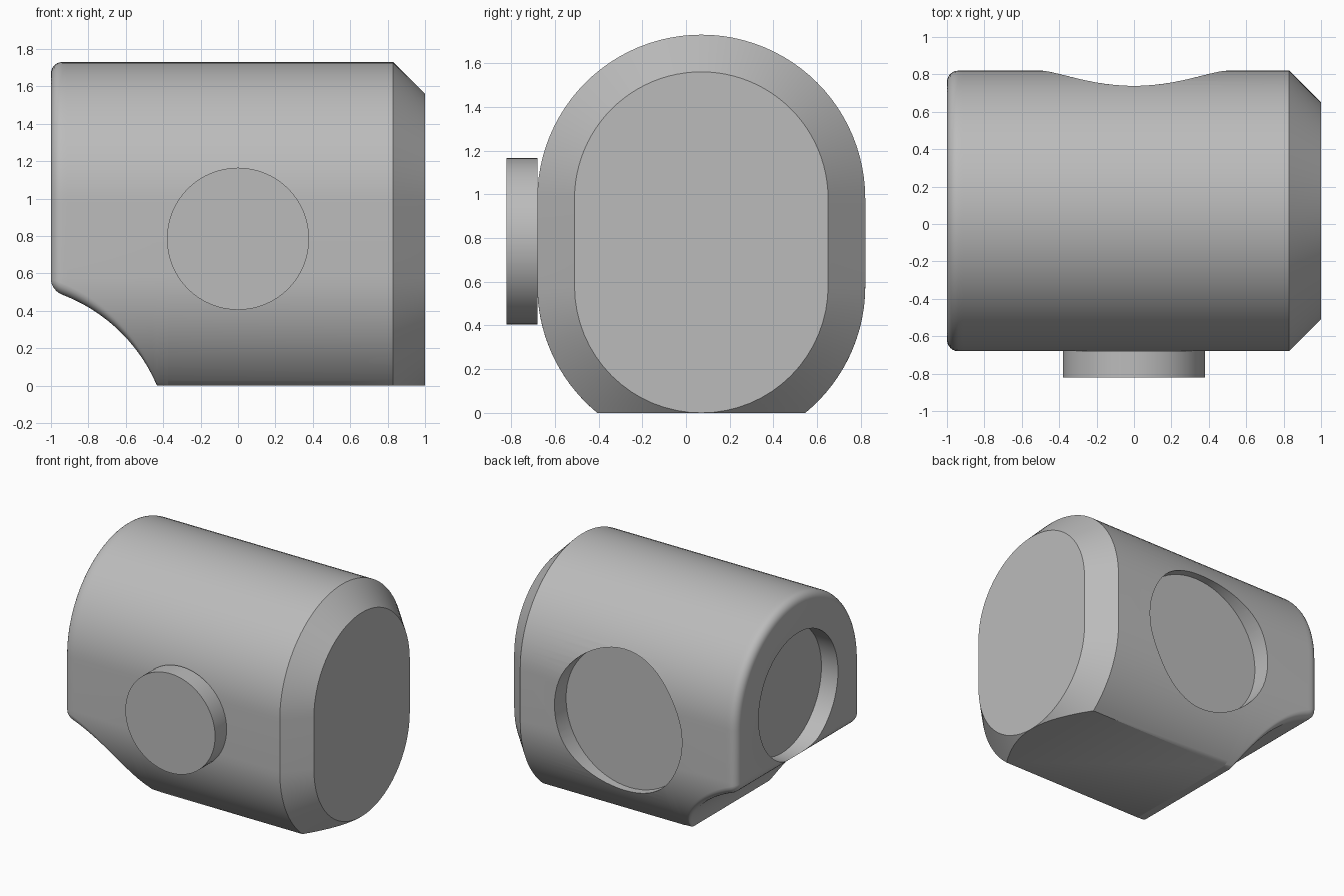
import bpy, bmesh
from math import sin, cos, asin, sqrt, pi
from mathutils import Matrix

if "Cube" in bpy.data.objects:
    bpy.data.objects.remove(bpy.data.objects["Cube"], do_unlink=True)

grey = bpy.data.materials.new("plain grey")
grey.use_nodes = True
COLOUR = (0.5, 0.5, 0.5, 1)
grey.diffuse_color = COLOUR
grey.node_tree.nodes["Principled BSDF"].inputs["Base Color"].default_value = COLOUR

RADIUS, LOW, HIGH, MID_Y = 0.75, 0.58, 0.98, 0.07   # rounded-slot section
FILLET, CHAMFER, RECESS = 0.06, 0.17, 0.14
SCOOP_R, SCOOP_X, SCOOP_Z = 0.896, -1.257, -0.352   # curved undercut
HEEL = -0.433                                       # where the undercut meets the base


def make_object(name, bm):
    bmesh.ops.recalc_face_normals(bm, faces=bm.faces)
    mesh = bpy.data.meshes.new(name)
    bm.to_mesh(mesh)
    bm.free()
    mesh.materials.append(grey)
    obj = bpy.data.objects.new(name, mesh)
    bpy.context.collection.objects.link(obj)
    return obj


def cylinder(name, radius, depth, centre, axis, sides=64):
    bm = bmesh.new()
    turn = Matrix.Rotation(pi / 2, 4, axis)
    bmesh.ops.create_cone(bm, cap_ends=True, segments=sides, radius1=radius,
                          radius2=radius, depth=depth,
                          matrix=Matrix.Translation(centre) @ turn)
    return make_object(name, bm)


def smooth(obj):
    bpy.ops.object.select_all(action='DESELECT')
    obj.select_set(True)
    bpy.context.view_layer.objects.active = obj
    bpy.ops.object.shade_smooth_by_angle(angle=pi / 6)


def floor_height(x):
    if x >= HEEL:
        return 0.0
    return max(0.0, sqrt(SCOOP_R ** 2 - (x - SCOOP_X) ** 2) + SCOOP_Z)


def section(x, inset, fillet):
    """Slot outline cut off at the floor, with rounded lower corners."""
    r = RADIUS - inset
    floor = floor_height(x) + (inset if x < 0 else 0)
    drop = min(1.0, (LOW - floor - fillet) / (r - fillet))
    end = asin(drop)
    half = []
    for i in range(25):
        a = pi / 2 * (1 - i / 24)
        half.append((r * cos(a), HIGH + r * sin(a)))
    for i in range(17):
        a = -end * i / 16
        half.append((r * cos(a), LOW + r * sin(a)))
    cy, cz = (r - fillet) * cos(end), floor + fillet
    for i in range(1, 7):
        a = -end - (pi / 2 - end) * i / 6
        half.append((cy + fillet * cos(a), cz + fillet * sin(a)))
    loop = half + [(-y, z) for y, z in reversed(half[1:])]
    return [(x, MID_Y + y, z) for y, z in loop]


# Body: sections from the rounded end, over the undercut, to the chamfered end
stations = []
for i in range(7):
    a = pi / 2 * i / 6
    inset = FILLET * (1 - sin(a))
    stations.append((-1 + FILLET * (1 - cos(a)), inset, FILLET - inset))
start = -1 + FILLET
for i in range(1, 21):
    stations.append((start + (HEEL - start) * i / 20, 0, FILLET))
for i in range(1, 6):
    a = pi / 2 * i / 5
    stations.append((HEEL + FILLET * sin(a), 0, FILLET * cos(a) if i < 5 else 0))
for i in range(13):
    inset = CHAMFER * sin(pi / 2 * i / 12)
    stations.append((1 - CHAMFER + inset, inset, 0))

bm = bmesh.new()
rings = [[bm.verts.new(p) for p in section(*s)] for s in stations]
count = len(rings[0])
for a, b in zip(rings, rings[1:]):
    for i in range(count):
        j = (i + 1) % count
        bm.faces.new((a[i], a[j], b[j], b[i]))
bm.faces.new(rings[0])
bm.faces.new(rings[-1])
bmesh.ops.remove_doubles(bm, verts=bm.verts, dist=1e-5)
body = make_object("body", bm)

# Round recesses in the back and in the rounded end
back_y = MID_Y + RADIUS
cutters = [
    cylinder("back_recess", 0.54, 1.0, (0, back_y - RECESS + 0.5, 0.78), 'X'),
    cylinder("end_recess", 0.48, 1.0, (-1 + RECESS - 0.5, MID_Y, HIGH), 'Y'),
]
bpy.context.view_layer.objects.active = body
for cutter in cutters:
    cutter.hide_render = True
    mod = body.modifiers.new(cutter.name, 'BOOLEAN')
    mod.operation = 'DIFFERENCE'
    mod.solver = 'EXACT'
    mod.object = cutter
    bpy.ops.object.modifier_apply(modifier=mod.name)
    bpy.data.objects.remove(cutter, do_unlink=True)
smooth(body)

# Round boss on the front
boss = cylinder("front_boss", 0.38, RECESS, (0, MID_Y - RADIUS - RECESS / 2, 0.785), 'X')
smooth(boss)
